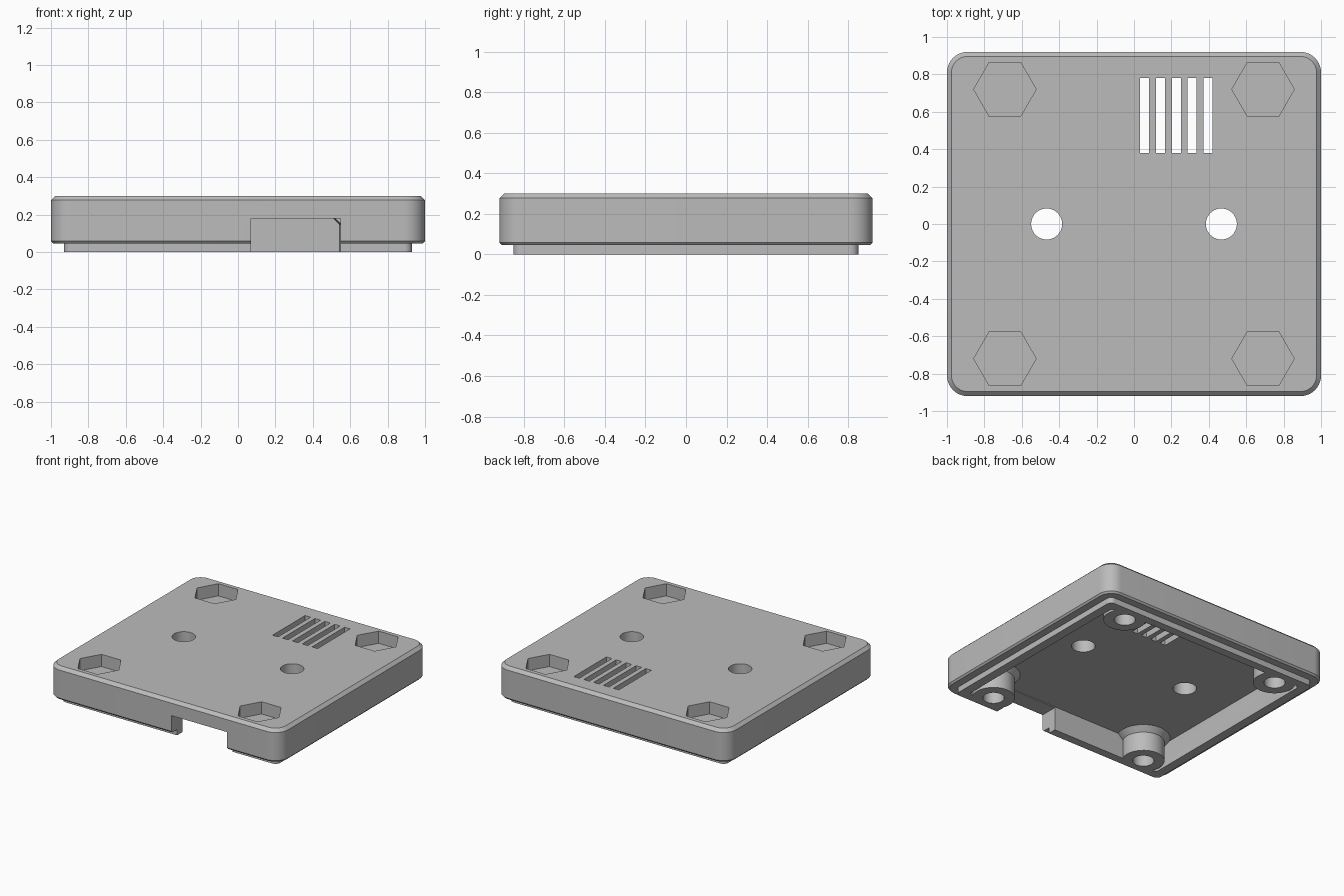
import bpy, bmesh
from math import cos, sin, pi

cube = bpy.data.objects.get("Cube")
if cube:
    bpy.data.objects.remove(cube, do_unlink=True)

HX, HY, CORNER = 1.0, 0.92, 0.11
BOSS_X, BOSS_Y = 0.69, 0.72

grey = bpy.data.materials.new("light_grey_plastic")
grey.use_nodes = True
grey.diffuse_color = (0.5, 0.5, 0.5, 1)
grey.node_tree.nodes["Principled BSDF"].inputs["Base Color"].default_value = (0.5, 0.5, 0.5, 1)


def loft(name, rings):
    """Skin a closed solid through rings of equal point count."""
    bm = bmesh.new()
    loops = [[bm.verts.new(p) for p in ring] for ring in rings]
    n = len(loops[0])
    for a, b in zip(loops, loops[1:]):
        for i in range(n):
            j = (i + 1) % n
            bm.faces.new((a[i], a[j], b[j], b[i]))
    bm.faces.new(loops[0][::-1])
    bm.faces.new(loops[-1])
    bmesh.ops.recalc_face_normals(bm, faces=bm.faces)
    mesh = bpy.data.meshes.new(name)
    bm.to_mesh(mesh)
    bm.free()
    mesh.materials.append(grey)
    obj = bpy.data.objects.new(name, mesh)
    bpy.context.collection.objects.link(obj)
    return obj


def rounded_rect(hx, hy, r, z, seg=10):
    pts = []
    for k, (sx, sy) in enumerate([(1, 1), (-1, 1), (-1, -1), (1, -1)]):
        for i in range(seg + 1):
            a = (k + i / seg) * pi / 2
            pts.append((sx * (hx - r) + r * cos(a), sy * (hy - r) + r * sin(a), z))
    return pts


def circle(x, y, r, z, n=40):
    return [(x + r * cos(2 * pi * i / n), y + r * sin(2 * pi * i / n), z) for i in range(n)]


def prism(name, x, y, r, z0, z1, n=40):
    return loft(name, [circle(x, y, r, z, n) for z in (z0, z1)])


def box(name, x0, x1, y0, y1, z0, z1):
    return loft(name, [[(x0, y0, z), (x1, y0, z), (x1, y1, z), (x0, y1, z)] for z in (z0, z1)])


def cut(target, cutter):
    """Subtract the cutter from the target and discard it."""
    mod = target.modifiers.new("cut", "BOOLEAN")
    mod.operation = "DIFFERENCE"
    mod.solver = "EXACT"
    mod.object = cutter
    bpy.context.view_layer.objects.active = target
    bpy.ops.object.modifier_apply(modifier=mod.name)
    bpy.data.objects.remove(cutter, do_unlink=True)


corners = [(sx * BOSS_X, sy * BOSS_Y) for sx in (-1, 1) for sy in (-1, 1)]

# Outer shell: stepped lip, chamfered lower edge, wall, chamfered top
profile = [(0.07, 0), (0.07, 0.045), (0.012, 0.045), (0, 0.058), (0, 0.277), (0.024, 0.3)]
lid = loft("enclosure_lid",
           [rounded_rect(HX - d, HY - d, CORNER - d, z) for d, z in profile])

# Cavity, leaving flared screw bosses standing in the corners
cavity = loft("cavity", [rounded_rect(0.86, 0.785, 0.03, z) for z in (-0.1, 0.187)])
for x, y in corners:
    boss = [(0.15, -0.2), (0.15, 0.148), (0.2, 0.198)]
    cut(cavity, loft("boss", [circle(x, y, r, z) for r, z in boss]))
cut(lid, cavity)

# Nut pockets above, screw holes below
for x, y in corners:
    cut(lid, prism("nut_pocket", x, y, 0.167, 0.205, 0.4, 6))
    cut(lid, prism("screw_hole", x, y, 0.075, -0.1, 0.19))

# Two round through holes
for x in (-0.467, 0.467):
    cut(lid, prism("through_hole", x, 0, 0.083, -0.1, 0.4))

# Vent slots
for i in range(5):
    x = 0.056 + 0.085 * i
    cut(lid, box("vent_slot", x - 0.024, x + 0.024, 0.38, 0.78, -0.1, 0.4))

# Connector opening in the front wall
cut(lid, box("connector_opening", 0.07, 0.548, -1.1, -0.78, -0.1, 0.18))

# Smooth the round walls, keep the edges crisp
bpy.ops.object.select_all(action="DESELECT")
lid.select_set(True)
bpy.context.view_layer.objects.active = lid
bpy.ops.object.shade_smooth_by_angle(angle=pi / 6)
